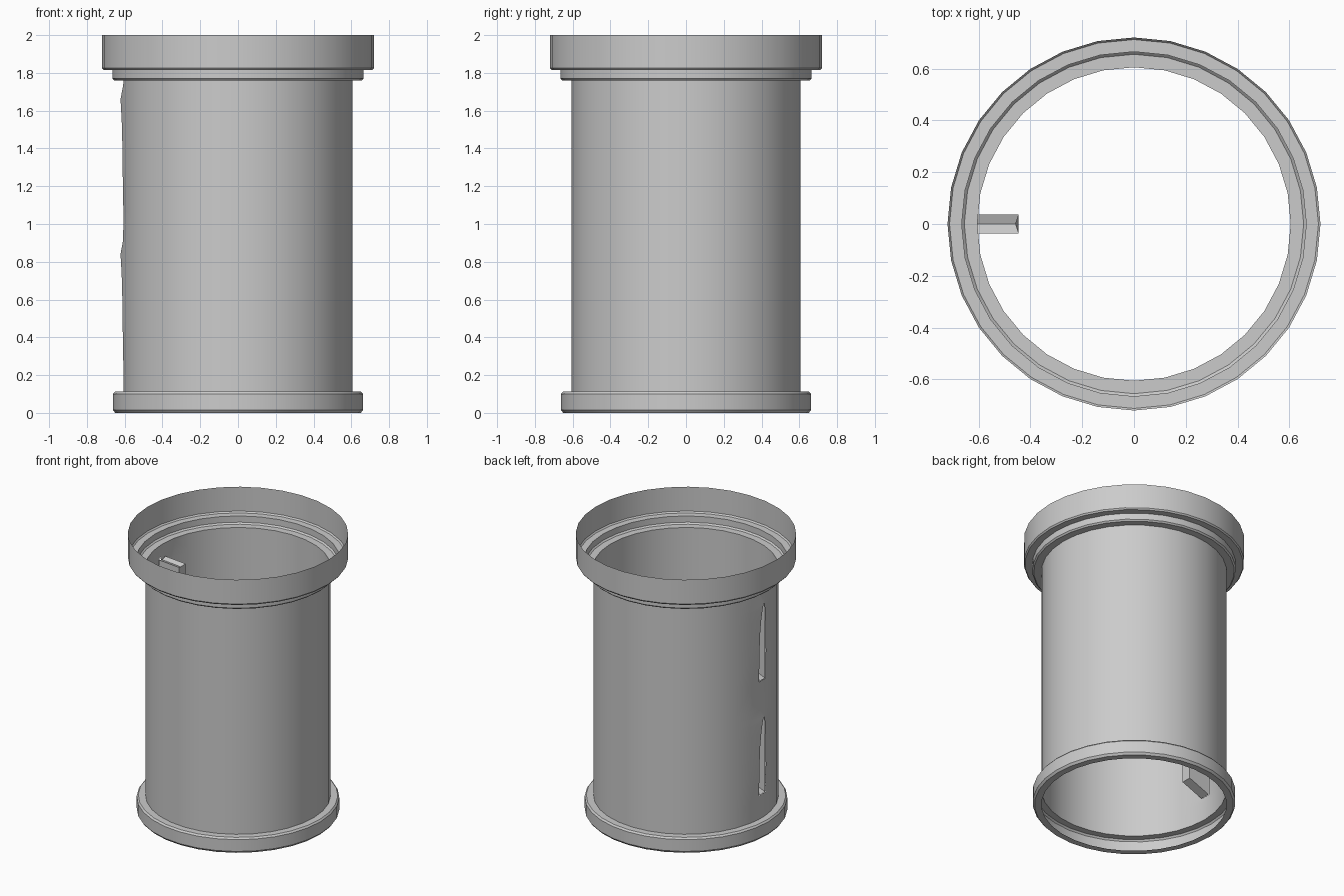
import bpy, bmesh
from math import sin, cos, pi, radians

cube = bpy.data.objects.get("Cube")
if cube:
    bpy.data.objects.remove(cube, do_unlink=True)

SIDES = 32
WALL = 0.605
HALF = 0.036
SLOT_BASES = (0.285, 1.105)
SLOT_HEIGHT = 0.555
# Slot outline: height above its base, share of full width, outward bulge
SLOT = [(0, 1, 0.003), (0.2, 1, 0.006), (0.35, 0.85, 0.008),
        (0.45, 0.6, 0.011), (0.52, 0.35, 0.015), (SLOT_HEIGHT, 0.1, 0.017)]

grey = bpy.data.materials.new("light grey")
grey.use_nodes = True
grey.diffuse_color = (0.6, 0.6, 0.6, 1)
grey.node_tree.nodes["Principled BSDF"].inputs["Base Color"].default_value = (0.6, 0.6, 0.6, 1)


def finish(name, bm, angle=30):
    mesh = bpy.data.meshes.new(name)
    bm.to_mesh(mesh)
    bm.free()
    mesh.materials.append(grey)
    obj = bpy.data.objects.new(name, mesh)
    bpy.context.collection.objects.link(obj)
    bpy.ops.object.select_all(action='DESELECT')
    obj.select_set(True)
    bpy.context.view_layer.objects.active = obj
    bpy.ops.object.shade_smooth_by_angle(angle=radians(angle))
    return obj


def bridge(bm, rings, skip=lambda row, col: False):
    """Join matching closed rings of vertices with quads."""
    count = len(rings[0])
    for row in range(len(rings) - 1):
        a, b = rings[row], rings[row + 1]
        for i in range(count):
            j = (i + 1) % count
            if not skip(row, i):
                bm.faces.new((a[i], a[j], b[j], b[i]))


def lathe(name, profile):
    bm = bmesh.new()
    rings = [[bm.verts.new((r * cos(2 * pi * i / SIDES), r * sin(2 * pi * i / SIDES), z))
              for i in range(SIDES)] for r, z in profile]
    bridge(bm, rings)
    return finish(name, bm)


# Folded sheet rims at both ends
lathe("bottom_rim", [(0.605, 0), (0.65, 0), (0.662, 0.015), (0.662, 0.1),
                     (0.652, 0.112), (WALL, 0.112)])
lathe("top_collar", [(WALL, 1.76), (0.655, 1.76), (0.665, 1.77), (0.665, 1.815),
                     (0.712, 1.815), (0.72, 1.825), (0.72, 2.0)])

# Tube wall with two tapered slots on the -x side
rows = [(0.112, 1, 0, False)]
for base in SLOT_BASES:
    rows.append((base - 0.04, 1, 0, False))
    for k, (dz, share, bulge) in enumerate(SLOT):
        rows.append((base + dz, share, bulge, k < len(SLOT) - 1))
    rows.append((base + SLOT_HEIGHT + 0.07, 1, 0.004, False))
rows.append((1.76, 1, 0, False))

bm = bmesh.new()
rings = []
middle = SIDES // 2
for z, share, bulge, _ in rows:
    ring = []
    for i in range(SIDES):
        a = 2 * pi * i / SIDES
        if i == middle:
            for side in (1, -1):
                ring.append(bm.verts.new((-WALL - bulge, side * HALF * share, z)))
        else:
            ring.append(bm.verts.new((WALL * cos(a), WALL * sin(a), z)))
    rings.append(ring)
bridge(bm, rings, lambda row, col: col == middle and rows[row][3])
finish("tube_wall", bm, 40)

# Closed pockets behind the slots, reaching into the tube
for label, base in zip(("lower", "upper"), SLOT_BASES):
    bm = bmesh.new()
    top = base + SLOT_HEIGHT
    rings = []
    for x, low, dip in ((-WALL, base, 0), (-0.445, base + 0.065, 0.012)):
        rings.append([bm.verts.new((x - shift, y, z)) for y, z, shift in (
            (-HALF, low, 0), (HALF, low, 0), (HALF, top - dip, 0),
            (0, top - 0.012 - dip, dip), (-HALF, top - dip, 0))])
    bridge(bm, rings)
    bm.faces.new(rings[1])
    finish(label + "_slot_pocket", bm)
